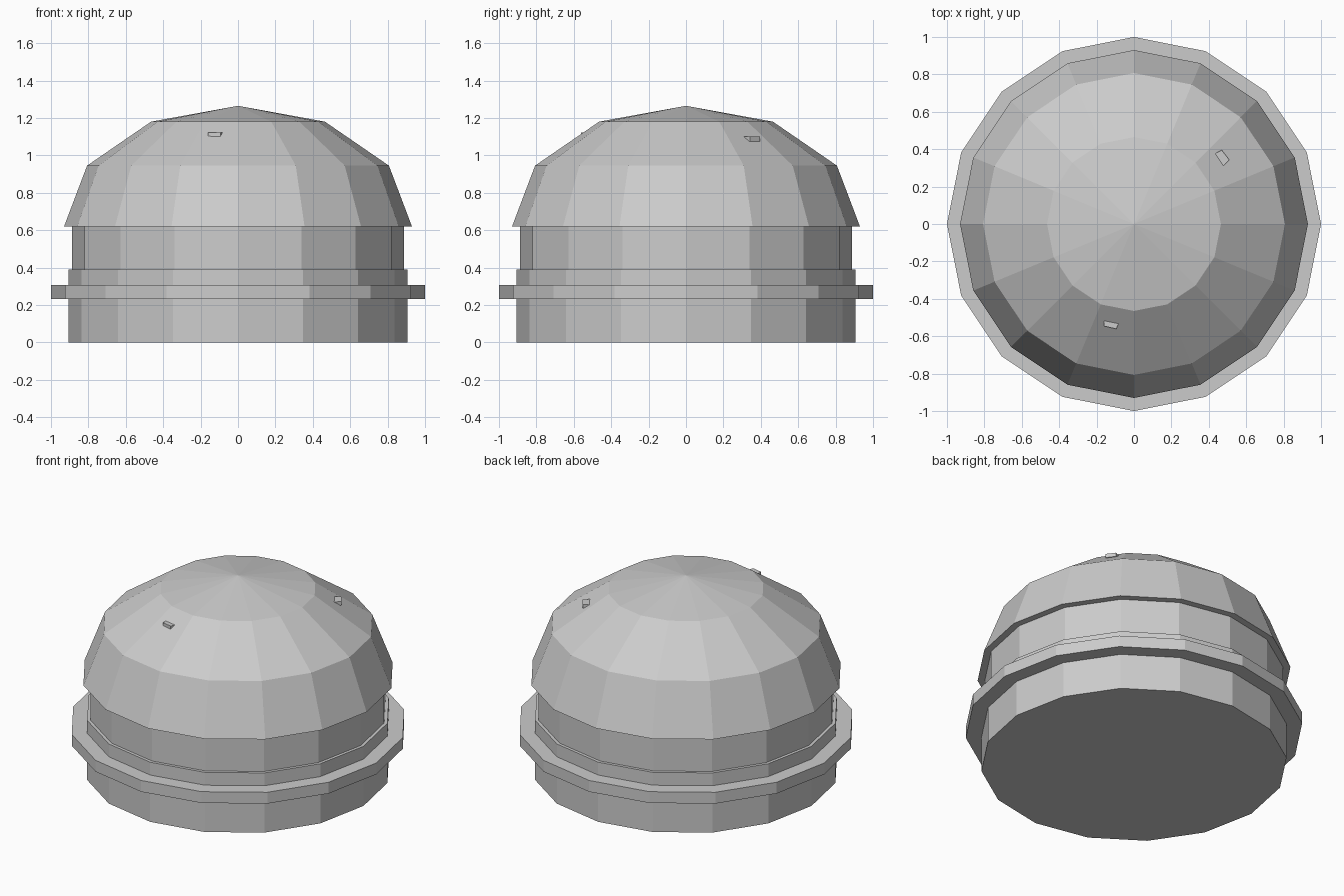
import bpy, math
from mathutils import Matrix

cube = bpy.data.objects.get("Cube")
if cube:
    bpy.data.objects.remove(cube, do_unlink=True)

SIDES = 16

grey = bpy.data.materials.new("plain_grey")
grey.use_nodes = True
colour = (0.6, 0.6, 0.6, 1)
grey.diffuse_color = colour
grey.node_tree.nodes["Principled BSDF"].inputs["Base Color"].default_value = colour


def add_object(name, verts, faces):
    mesh = bpy.data.meshes.new(name)
    mesh.from_pydata(verts, [], faces)
    mesh.materials.append(grey)
    obj = bpy.data.objects.new(name, mesh)
    bpy.context.collection.objects.link(obj)
    return obj


def lathe(name, profile, tip=None):
    """Stack 16-sided rings of (radius, z); close with a cap or a pointed tip."""
    verts = [(r * math.cos(math.tau * i / SIDES), r * math.sin(math.tau * i / SIDES), z)
             for r, z in profile for i in range(SIDES)]
    faces = [tuple(reversed(range(SIDES)))]
    for k in range(len(profile) - 1):
        for i in range(SIDES):
            a, b = k * SIDES + i, k * SIDES + (i + 1) % SIDES
            faces.append((a, b, b + SIDES, a + SIDES))
    last = (len(profile) - 1) * SIDES
    if tip is None:
        faces.append(tuple(range(last, last + SIDES)))
    else:
        verts.append((0, 0, tip))
        faces += [(last + i, last + (i + 1) % SIDES, len(verts) - 1) for i in range(SIDES)]
    return add_object(name, verts, faces)


def stud(name, angle, reach, width, top):
    """Small block that just breaks through the dome, facing outward."""
    inner, low, half = reach - 0.08, top - 0.025, width / 2
    verts = [(r, s * h, z) for z in (low, top)
             for r, s, h in ((inner, -1, half * 1.4), (reach, -1, half),
                             (reach, 1, half), (inner, 1, half * 1.4))]
    faces = [(3, 2, 1, 0), (4, 5, 6, 7)]
    faces += [(i, (i + 1) % 4, (i + 1) % 4 + 4, i + 4) for i in range(4)]
    obj = add_object(name, verts, faces)
    obj.data.transform(Matrix.Rotation(math.radians(angle), 4, "Z"))


# Base drum, projecting flange and recessed neck
lathe("base_drum", [(0.907, 0), (0.907, 0.39)])
lathe("flange", [(1, 0.232), (1, 0.306)])
lathe("neck", [(0.887, 0.39), (0.887, 0.62)])

# Faceted dome with a shallow pointed top
lathe("dome", [(0.93, 0.62), (0.807, 0.945), (0.465, 1.18)], tip=1.265)

# Two small studs on the dome
stud("front_stud", 257, 0.568, 0.068, 1.122)
stud("back_left_stud", 37, 0.613, 0.066, 1.1)
